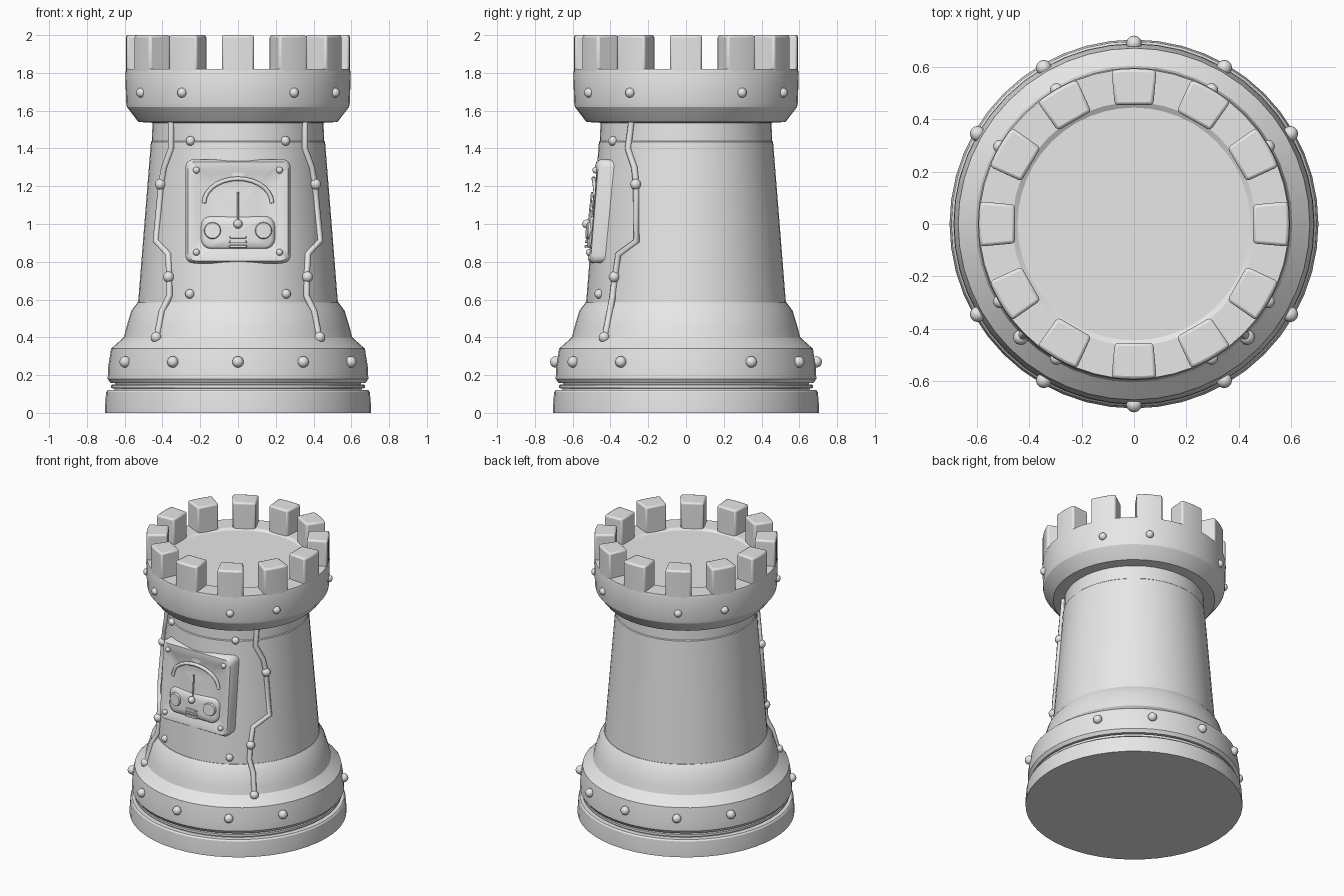
import bpy, bmesh, math
from math import sin, cos, radians, pi, sqrt
from mathutils import Vector

cube = bpy.data.objects.get("Cube")
if cube:
    bpy.data.objects.remove(cube, do_unlink=True)

GREY = (0.8, 0.8, 0.8, 1.0)
mat = bpy.data.materials.new("plain_grey")
mat.use_nodes = True
mat.diffuse_color = GREY
bsdf = next(n for n in mat.node_tree.nodes if n.type == 'BSDF_PRINCIPLED')
bsdf.inputs["Base Color"].default_value = GREY


def finish(name, bm, bevel=0.0, angle=35):
    """Turn a bmesh into a smooth shaded object with the shared material."""
    bmesh.ops.recalc_face_normals(bm, faces=bm.faces)
    mesh = bpy.data.meshes.new(name)
    bm.to_mesh(mesh)
    bm.free()
    mesh.materials.append(mat)
    ob = bpy.data.objects.new(name, mesh)
    bpy.context.scene.collection.objects.link(ob)
    if bevel:
        mod = ob.modifiers.new("soft_edges", 'BEVEL')
        mod.width, mod.segments, mod.limit_method = bevel, 2, 'ANGLE'
    bpy.ops.object.select_all(action='DESELECT')
    ob.select_set(True)
    bpy.context.view_layer.objects.active = ob
    bpy.ops.object.shade_smooth_by_angle(angle=radians(angle))
    return ob


def loft(name, rings, bevel=0.0, angle=35):
    """Skin closed rings of points and cap both ends."""
    bm = bmesh.new()
    loops = [[bm.verts.new(p) for p in ring] for ring in rings]
    for a, b in zip(loops, loops[1:]):
        for i in range(len(a)):
            j = (i + 1) % len(a)
            bm.faces.new((a[i], a[j], b[j], b[i]))
    bm.faces.new(loops[0])
    bm.faces.new(loops[-1])
    return finish(name, bm, bevel, angle)


def polar(angle, r, z):
    """Angle in degrees from the front towards +x."""
    a = radians(angle)
    return Vector((r * sin(a), -r * cos(a), z))


def lathe(name, profile, segments=48):
    return loft(name, [[polar(360 * i / segments, r, z) for i in range(segments)]
                       for r, z in profile], angle=25)


def rivets(name, points, radius):
    bm = bmesh.new()
    for p in points:
        geo = bmesh.ops.create_uvsphere(bm, u_segments=12, v_segments=8, radius=radius)
        bmesh.ops.translate(bm, verts=geo["verts"], vec=p)
    return finish(name, bm, angle=60)


def tube(name, points, radius):
    """Round pipe along a path, converted to a mesh."""
    curve = bpy.data.curves.new(name, 'CURVE')
    curve.dimensions = '3D'
    curve.bevel_depth, curve.bevel_resolution = radius, 2
    curve.use_fill_caps = True
    spline = curve.splines.new('POLY')
    spline.points.add(len(points) - 1)
    for sp, p in zip(spline.points, points):
        sp.co = (*p, 1)
    curve.materials.append(mat)
    ob = bpy.data.objects.new(name, curve)
    bpy.context.scene.collection.objects.link(ob)
    return ob


# Foot, separated from the tower by a thin grooved ring
lathe("foot", [(0.705, 0), (0.705, 0.03), (0.698, 0.11), (0.69, 0.12), (0.6, 0.12)])
lathe("foot_ring", [(0.6, 0.11), (0.655, 0.115), (0.655, 0.128), (0.672, 0.132),
                    (0.672, 0.148), (0.65, 0.152), (0.65, 0.17), (0.6, 0.17)])

# Tower: flared skirt and tapered shaft
lathe("tower_skirt", [(0.6, 0.158), (0.675, 0.158), (0.69, 0.18), (0.688, 0.24),
                      (0.672, 0.34), (0.605, 0.40), (0.592, 0.45), (0.565, 0.54),
                      (0.532, 0.585), (0.45, 0.585)])
lathe("tower_shaft", [(0.53, 0.57), (0.461, 1.435), (0.456, 1.44), (0.452, 1.56)])

# Battlement collar with the roof floor
lathe("battlement", [(0.44, 1.535), (0.525, 1.54), (0.535, 1.55), (0.588, 1.62),
                     (0.592, 1.64), (0.597, 1.8), (0.592, 1.82), (0.465, 1.82),
                     (0.445, 1.808)])

# Twelve merlons with curved outer faces
for k in range(12):
    w, r_out, r_in = 0.086, 0.594, 0.455
    outline = [(w * t, -sqrt(r_out ** 2 - (w * t) ** 2)) for t in (-1, -0.5, 0, 0.5, 1)]
    outline += [(0.074, -r_in), (-0.074, -r_in)]
    c, s = cos(k * pi / 6), sin(k * pi / 6)
    loft(f"merlon_{k + 1}", [[(x * c - y * s, x * s + y * c, z) for x, y in outline]
                             for z in (1.78, 2.0)], bevel=0.012)

# Rivets around skirt and battlement
rivets("skirt_rivets", [polar(a, 0.69, 0.27) for a in range(0, 360, 30)
                        if a not in (90, 270)], 0.03)
rivets("battlement_rivets", [polar(a, 0.592, 1.695) for a in range(0, 360, 30)
                             if a % 90], 0.026)

# Conduits running down both sides of the front, with round joints
PATH = [(51, 1.55), (49, 1.40), (55, 1.30), (57, 1.21), (59, 0.91), (46, 0.84),
        (44, 0.72), (43, 0.62), (45, 0.54), (45, 0.40)]


def wall(z):
    if z < 0.57:
        return 0.565 + (0.54 - z) * 0.27
    return 0.53 - (z - 0.58) * 0.08


for side, name in ((1, "left"), (-1, "right")):
    tube(name + "_conduit", [polar(side * a, wall(z) + 0.004, z) for a, z in PATH], 0.017)
    rivets(name + "_conduit_joints", [polar(side * PATH[i][0], wall(PATH[i][1]) + 0.01,
                                            PATH[i][1]) for i in (3, 6, 9)], 0.029)
    rivets(name + "_front_rivets", [polar(side * a, wall(z), z)
                                    for a, z in ((33, 1.44), (29, 0.63))], 0.025)


# Gauge panel, gently bent around the shaft
def bent(x, z, depth):
    return Vector((x, -(0.492 + depth) + 0.6 * x * x + 0.08 * (z - 1.07), z))


def rounded(cx, cz, hw, hh, r, depth):
    pts = []
    for q, (sx, sz) in enumerate(((1, 1), (-1, 1), (-1, -1), (1, -1))):
        for i in range(6):
            a = (q + i / 5) * pi / 2
            pts.append(bent(cx + sx * (hw - r) + r * cos(a),
                            cz + sz * (hh - r) + r * sin(a), depth))
    return pts


def plate(name, cx, cz, hw, hh, r, depth, back=-0.02):
    """Softly domed raised plate on the panel."""
    steps = ((1, back), (1, depth * 0.6), (0.9, depth), (0.5, depth), (0.05, depth))
    return loft(name, [rounded(cx, cz, hw * f, hh * f, r * f, d) for f, d in steps], angle=60)


MID = 1.067
loft("gauge_frame", [rounded(0, MID, hw, hh, r, d) for hw, hh, r, d in (
    (0.275, 0.272, 0.04, -0.07), (0.278, 0.275, 0.04, 0.015), (0.265, 0.262, 0.04, 0.034),
    (0.23, 0.228, 0.05, 0.03), (0.205, 0.2, 0.06, 0.008), (0.1, 0.1, 0.03, 0.008),
    (0.005, 0.005, 0.001, 0.008))], angle=45)
rivets("gauge_frame_screws", [bent(x, z, 0.032) for x in (-0.22, 0.22)
                              for z in (0.85, 1.285)], 0.018)

# Dial arch, needle and pivot
arch = [bent(0.18 * cos(i * pi / 14), 1.11 + 0.13 * sin(i * pi / 14), 0.01) for i in range(15)]
tube("dial_arch", arch, 0.012)
tube("dial_needle", [bent(0, 1.0, 0.018), bent(0, 1.17, 0.014)], 0.005)
plate("control_plate", 0, 0.955, 0.195, 0.085, 0.05, 0.024)
rivets("needle_pivot", [bent(0, 1.0, 0.028)], 0.024)

# Knobs and vent slats below the dial
for x, name in ((0.135, "left_knob"), (-0.135, "right_knob")):
    plate(name, x, 0.965, 0.045, 0.045, 0.044, 0.036)
for i in range(3):
    plate(f"vent_slat_{i + 1}", 0, 0.93 - 0.024 * i, 0.048, 0.006, 0.005, 0.03)
